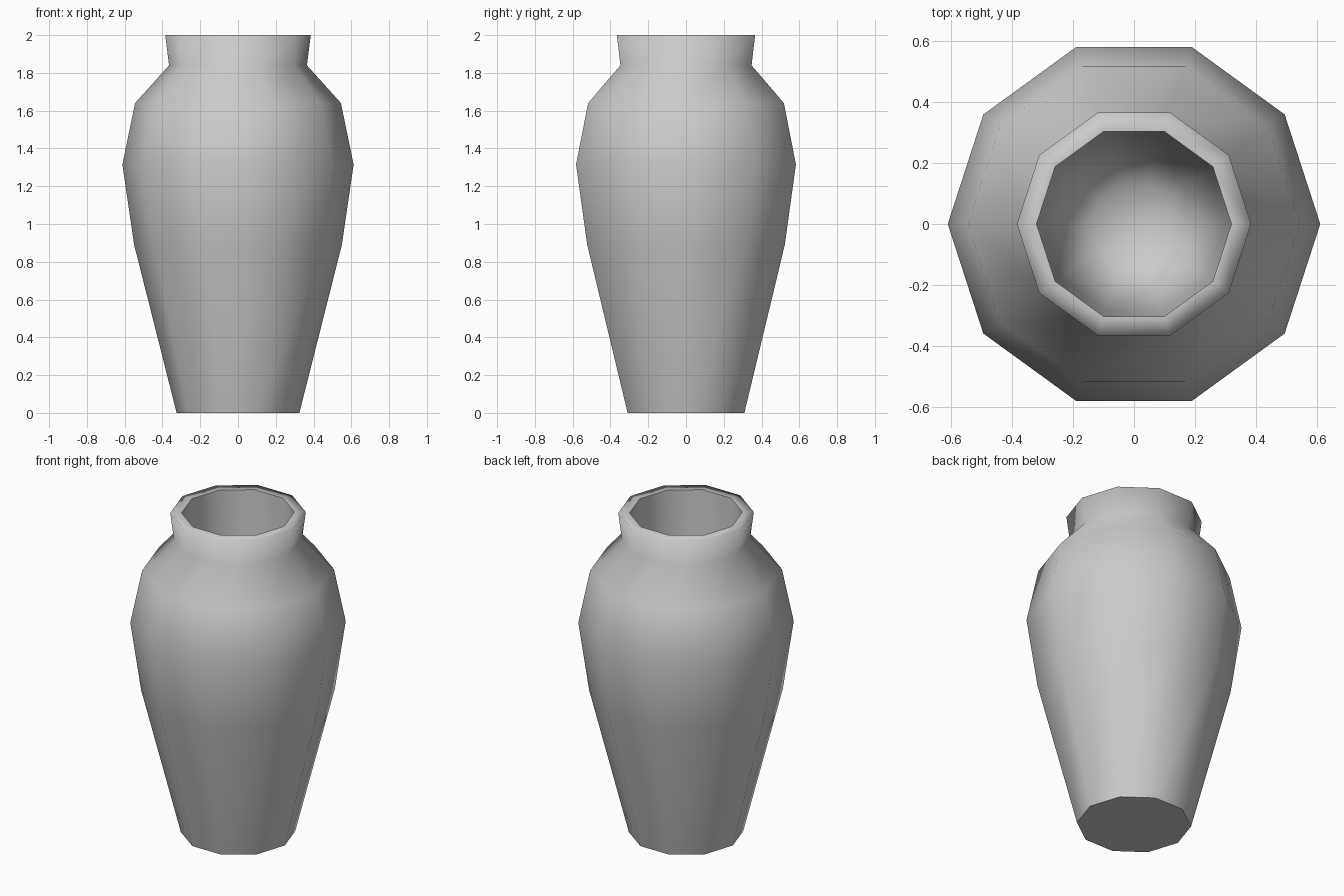
import bpy, bmesh
from math import cos, sin, tau

cube = bpy.data.objects.get("Cube")
if cube:
    bpy.data.objects.remove(cube, do_unlink=True)

SIDES = 10

# Clay material
clay = bpy.data.materials.new("grey clay")
clay.use_nodes = True
colour = (0.6, 0.6, 0.6, 1)
clay.diffuse_color = colour
clay.node_tree.nodes["Principled BSDF"].inputs["Base Color"].default_value = colour

# Profile as (radius, height): outer wall from the foot up to the rim
outer = [(0.325, 0), (0.55, 0.89), (0.612, 1.315), (0.545, 1.64),
         (0.365, 1.84), (0.385, 2)]
# Inner wall from the lip down to the rounded floor
inner = [(0.32, 2), (0.30, 0.9), (0.24, 0.18), (0.14, 0.08)]

bm = bmesh.new()


def ring(radius, z):
    return [bm.verts.new((radius * cos(tau * i / SIDES),
                          radius * sin(tau * i / SIDES), z)) for i in range(SIDES)]


# Lathe the wall
rings = [ring(r, z) for r, z in outer + inner]
for low, high in zip(rings, rings[1:]):
    for i in range(SIDES):
        j = (i + 1) % SIDES
        bm.faces.new((low[i], low[j], high[j], high[i]))

# Flat foot and inside floor
bm.faces.new(rings[0][::-1])
centre = bm.verts.new((0, 0, 0.06))
for i in range(SIDES):
    bm.faces.new((rings[-1][i], rings[-1][(i + 1) % SIDES], centre))

# Smooth everywhere, with crisp edges at the foot and inner lip
for face in bm.faces:
    face.smooth = True
for loop in (rings[0], rings[len(outer)]):
    for i in range(SIDES):
        bm.edges.get((loop[i], loop[(i + 1) % SIDES])).smooth = False

mesh = bpy.data.meshes.new("vase")
bm.to_mesh(mesh)
bm.free()
mesh.materials.append(clay)
vase = bpy.data.objects.new("vase", mesh)
bpy.context.collection.objects.link(vase)
